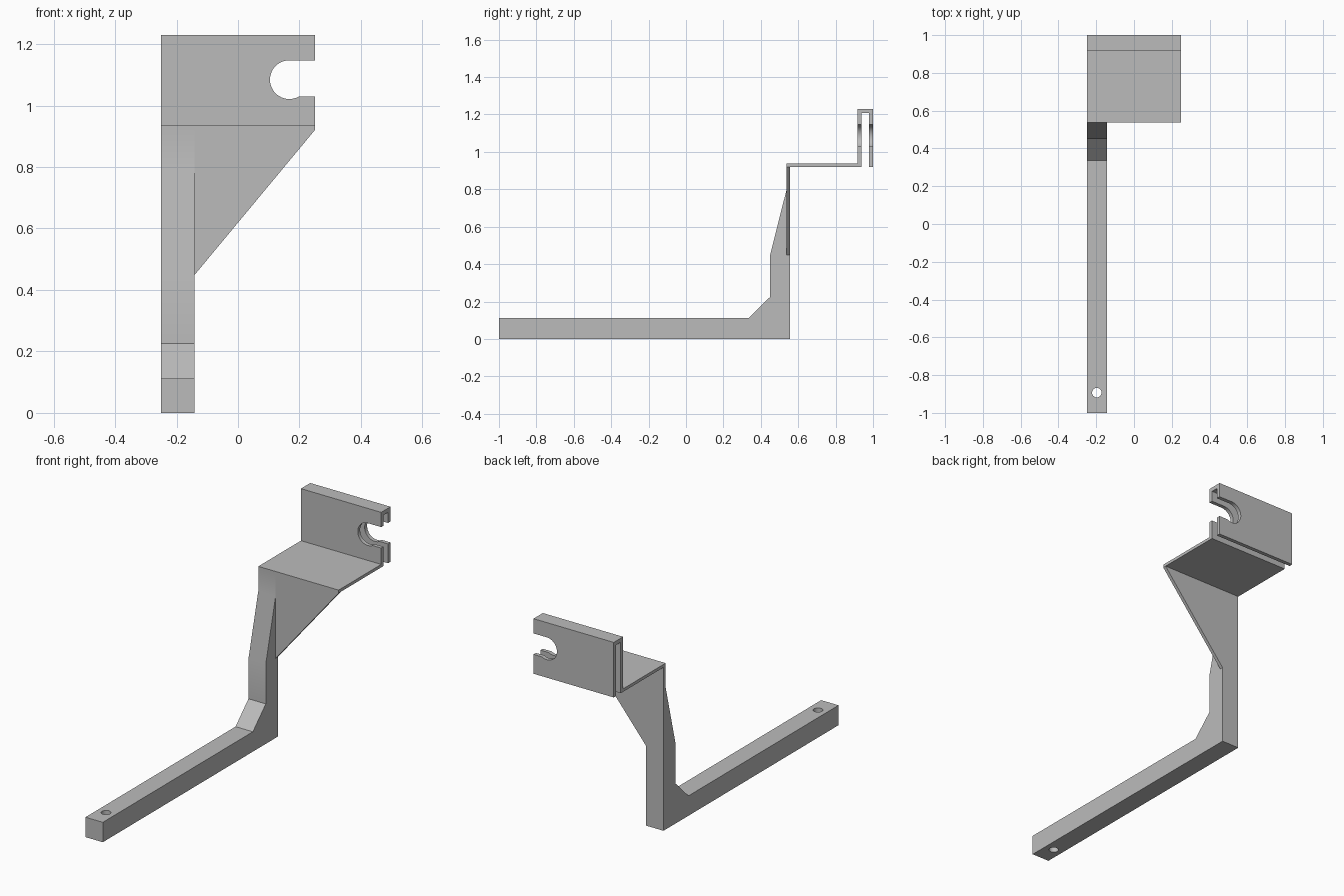
import bpy, bmesh
from math import radians, sin, cos
from mathutils import Vector

cube = bpy.data.objects.get("Cube")
if cube:
    bpy.data.objects.remove(cube, do_unlink=True)

# Single grey finish
GREY = (0.5, 0.5, 0.5, 1)
grey = bpy.data.materials.new("plain grey")
grey.use_nodes = True
grey.diffuse_color = GREY
grey.node_tree.nodes["Principled BSDF"].inputs["Base Color"].default_value = GREY


def extrude(name, profile, axis, start, end):
    """Extrude a 2D outline (the two remaining axes in order) along x, y or z."""
    def place(p, d):
        c = list(p)
        c.insert("xyz".index(axis), d)
        return Vector(c)
    bm = bmesh.new()
    face = bm.faces.new([bm.verts.new(place(p, start)) for p in profile])
    moved = bmesh.ops.extrude_face_region(bm, geom=[face])["geom"]
    bmesh.ops.translate(bm, vec=place((0, 0), end - start),
                        verts=[g for g in moved if isinstance(g, bmesh.types.BMVert)])
    bmesh.ops.recalc_face_normals(bm, faces=bm.faces)
    mesh = bpy.data.meshes.new(name)
    bm.to_mesh(mesh)
    bm.free()
    mesh.materials.append(grey)
    obj = bpy.data.objects.new(name, mesh)
    bpy.context.collection.objects.link(obj)
    return obj


def arc(cx, cy, r, a0, a1, n):
    angles = [radians(a0 + (a1 - a0) * i / n) for i in range(n + 1)]
    return [(cx + r * cos(a), cy + r * sin(a)) for a in angles]


def cut(obj, cutter):
    cutter.hide_render = True
    mod = obj.modifiers.new("cut", 'BOOLEAN')
    mod.object, mod.solver = cutter, 'EXACT'
    bpy.context.view_layer.objects.active = obj
    bpy.ops.object.modifier_apply(modifier=mod.name)
    bpy.data.objects.remove(cutter, do_unlink=True)


LEFT, RIGHT, POST = 0.25, -0.25, -0.142
BACK, FRONT, SHELF = 0.557, 0.538, 0.92

# L-shaped arm with chamfered corner and tapering post
arm = extrude("arm", [(-1, 0), (BACK, 0), (BACK, SHELF), (FRONT, SHELF), (FRONT, 0.8),
                      (0.45, 0.45), (0.45, 0.225), (0.335, 0.112), (-1, 0.112)],
              "x", RIGHT, POST)
cut(arm, extrude("hole_cutter", arc(-0.197, -0.893, 0.025, 0, 345, 23), "z", -0.1, 0.3))

# Triangular web under the shelf
web = extrude("web", [(POST, 0.448), (LEFT, SHELF), (POST, SHELF)], "y", FRONT, BACK)

# Shelf folding up and over into a downward channel
channel = extrude("shelf_and_channel",
                  [(FRONT, SHELF), (0.938, SHELF), (0.938, 1.207), (0.978, 1.207),
                   (0.978, SHELF), (1, SHELF), (1, 1.23), (0.917, 1.23),
                   (0.917, 0.937), (FRONT, 0.937)], "x", RIGHT, LEFT)

# Round notch with a side opening through both channel walls
notch = [(0.3, 1.147)] + arc(0.167, 1.084, 0.063, 90, 299, 28) + [(0.3, 1.029)]
cut(channel, extrude("notch_cutter", notch, "y", 0.85, 1.1))

# Soft shading across shallow bends, crisp elsewhere
bpy.ops.object.select_all(action='DESELECT')
for obj in (arm, web, channel):
    obj.select_set(True)
bpy.context.view_layer.objects.active = arm
bpy.ops.object.shade_smooth_by_angle(angle=radians(30))
